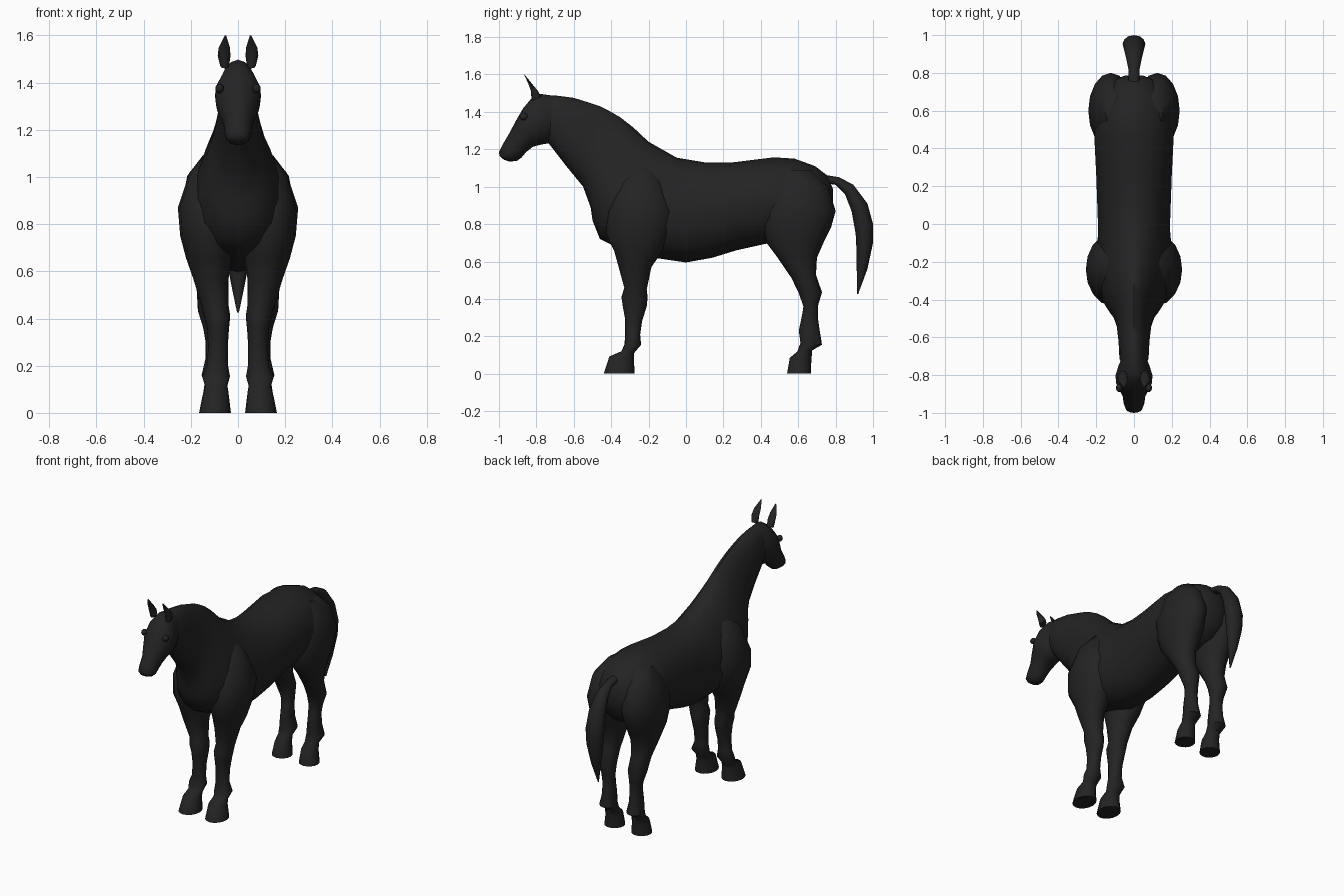
import bpy, bmesh, math

coat = bpy.data.materials.new("black_coat")
coat.diffuse_color = (0.017, 0.017, 0.017, 1)


def finish(obj, angle=50):
    obj.data.materials.append(coat)
    bpy.ops.object.select_all(action='DESELECT')
    obj.select_set(True)
    bpy.context.view_layer.objects.active = obj
    bpy.ops.object.shade_smooth_by_angle(angle=math.radians(angle))


def loft(name, rings, mirror=False, sides=16):
    """Skin oval rings: (y1, z1, y2, z2, half width, pear shape, centre x)."""
    bm = bmesh.new()
    loops = []
    for y1, z1, y2, z2, w, pear, cx in rings:
        loop = []
        for i in range(sides):
            t = 2 * math.pi * i / sides
            f = (1 - math.cos(t)) / 2
            x = cx + w * math.sin(t) * (1 - pear * math.cos(t))
            loop.append(bm.verts.new((x, y1 + (y2 - y1) * f, z1 + (z2 - z1) * f)))
        loops.append(loop)
    for a, b in zip(loops, loops[1:]):
        for i in range(sides):
            j = (i + 1) % sides
            bm.faces.new((a[i], a[j], b[j], b[i]))
    bm.faces.new(loops[0])
    bm.faces.new(loops[-1])
    bmesh.ops.recalc_face_normals(bm, faces=bm.faces)
    mesh = bpy.data.meshes.new(name)
    bm.to_mesh(mesh)
    bm.free()
    obj = bpy.data.objects.new(name, mesh)
    bpy.context.collection.objects.link(obj)
    finish(obj)
    if mirror:
        mod = obj.modifiers.new("mirror", 'MIRROR')
        mod.use_clip = False
        mod.use_mirror_merge = False
    return obj


def centred(rows):
    return [r + (0,) for r in rows]


def level(rows):
    """Leg rows: (y front, z front, y back, z back, inner x, outer x)."""
    return [(a, b, c, d, (o - i) / 2, 0, (o + i) / 2) for a, b, c, d, i, o in rows]


# Torso and neck, rump to throat: top point, bottom point, width, pear
loft("torso_and_neck", centred([
    (0.785, 0.99, 0.785, 0.88, 0.05, 0),
    (0.755, 1.06, 0.76, 0.80, 0.12, 0),
    (0.69, 1.11, 0.70, 0.74, 0.17, 0),
    (0.58, 1.15, 0.58, 0.70, 0.205, 0),
    (0.47, 1.157, 0.45, 0.70, 0.21, 0),
    (0.25, 1.13, 0.27, 0.66, 0.20, 0),
    (0.10, 1.13, 0.14, 0.62, 0.195, 0.05),
    (-0.05, 1.155, 0.0, 0.595, 0.19, 0.15),
    (-0.20, 1.24, -0.17, 0.62, 0.195, 0.35),
    (-0.28, 1.315, -0.36, 0.67, 0.18, 0.45),
    (-0.35, 1.37, -0.46, 0.72, 0.145, 0.42),
    (-0.41, 1.405, -0.50, 0.82, 0.12, 0.35),
    (-0.46, 1.43, -0.51, 0.89, 0.105, 0.3),
    (-0.52, 1.45, -0.55, 1.00, 0.092, 0.2),
    (-0.60, 1.475, -0.64, 1.11, 0.082, 0.1),
    (-0.70, 1.488, -0.725, 1.22, 0.077, 0.05),
    (-0.76, 1.49, -0.75, 1.25, 0.06, 0)]))

# Head, poll to muzzle
loft("head", centred([
    (-0.70, 1.485, -0.69, 1.28, 0.06, 0),
    (-0.785, 1.497, -0.735, 1.232, 0.085, 0.12),
    (-0.83, 1.468, -0.775, 1.225, 0.098, 0.05),
    (-0.87, 1.42, -0.82, 1.213, 0.094, 0),
    (-0.908, 1.355, -0.855, 1.185, 0.075, 0),
    (-0.945, 1.285, -0.88, 1.155, 0.059, 0),
    (-0.982, 1.222, -0.905, 1.137, 0.056, 0),
    (-1.0, 1.185, -0.945, 1.135, 0.046, 0),
    (-0.997, 1.165, -0.975, 1.145, 0.022, 0)]))

# Tail, root to tip: outer point, inner point, width
loft("tail", centred([
    (0.73, 1.065, 0.73, 1.02, 0.03, 0),
    (0.82, 1.05, 0.80, 1.01, 0.028, 0),
    (0.895, 1.01, 0.85, 0.96, 0.04, 0),
    (0.97, 0.91, 0.885, 0.87, 0.054, 0),
    (1.0, 0.80, 0.907, 0.75, 0.06, 0),
    (1.0, 0.70, 0.912, 0.65, 0.052, 0),
    (0.97, 0.56, 0.913, 0.54, 0.03, 0),
    (0.92, 0.425, 0.915, 0.425, 0.004, 0)]), sides=12)

# Front legs with shoulder
loft("front_leg", level([
    (-0.29, 1.11, -0.17, 1.11, 0.05, 0.125),
    (-0.36, 1.02, -0.12, 1.02, 0.03, 0.205),
    (-0.42, 0.87, -0.06, 0.87, 0.01, 0.255),
    (-0.43, 0.75, -0.08, 0.75, 0.01, 0.245),
    (-0.385, 0.66, -0.13, 0.65, 0.025, 0.22),
    (-0.36, 0.57, -0.185, 0.57, 0.04, 0.19),
    (-0.33, 0.46, -0.21, 0.45, 0.04, 0.155),
    (-0.345, 0.41, -0.205, 0.41, 0.033, 0.145),
    (-0.338, 0.36, -0.21, 0.36, 0.038, 0.132),
    (-0.325, 0.29, -0.235, 0.28, 0.043, 0.127),
    (-0.325, 0.20, -0.245, 0.21, 0.043, 0.13),
    (-0.33, 0.155, -0.24, 0.155, 0.034, 0.152),
    (-0.345, 0.12, -0.278, 0.11, 0.045, 0.14),
    (-0.41, 0.092, -0.278, 0.075, 0.04, 0.148),
    (-0.44, 0, -0.275, 0, 0.03, 0.165)]), mirror=True)

# Hind legs with thigh
loft("hind_leg", level([
    (0.50, 1.09, 0.67, 1.09, 0.04, 0.15),
    (0.45, 1.01, 0.76, 1.0, 0.02, 0.215),
    (0.40, 0.87, 0.80, 0.87, 0.004, 0.242),
    (0.41, 0.78, 0.775, 0.78, 0.01, 0.236),
    (0.43, 0.70, 0.735, 0.70, 0.02, 0.22),
    (0.49, 0.62, 0.70, 0.62, 0.04, 0.20),
    (0.565, 0.51, 0.695, 0.53, 0.052, 0.175),
    (0.603, 0.43, 0.727, 0.435, 0.052, 0.17),
    (0.628, 0.36, 0.706, 0.365, 0.056, 0.148),
    (0.62, 0.31, 0.705, 0.30, 0.06, 0.138),
    (0.603, 0.23, 0.715, 0.23, 0.06, 0.138),
    (0.612, 0.165, 0.727, 0.155, 0.044, 0.154),
    (0.595, 0.118, 0.675, 0.125, 0.052, 0.142),
    (0.555, 0.085, 0.67, 0.07, 0.046, 0.148),
    (0.54, 0, 0.668, 0, 0.036, 0.162)]), mirror=True)

# Ears: front point, back point, inner and outer edge
loft("ear", level([
    (-0.825, 1.46, -0.775, 1.48, 0.038, 0.075),
    (-0.83, 1.515, -0.79, 1.51, 0.032, 0.086),
    (-0.845, 1.555, -0.815, 1.54, 0.034, 0.082),
    (-0.866, 1.60, -0.862, 1.598, 0.05, 0.056)]), mirror=True, sides=8)

# Eyes
for side, x in (("left", 0.078), ("right", -0.078)):
    bpy.ops.mesh.primitive_uv_sphere_add(segments=12, ring_count=8, radius=1,
                                         location=(x, -0.868, 1.375))
    eye = bpy.context.object
    eye.name = side + "_eye"
    eye.scale = (0.018, 0.022, 0.02)
    finish(eye)
